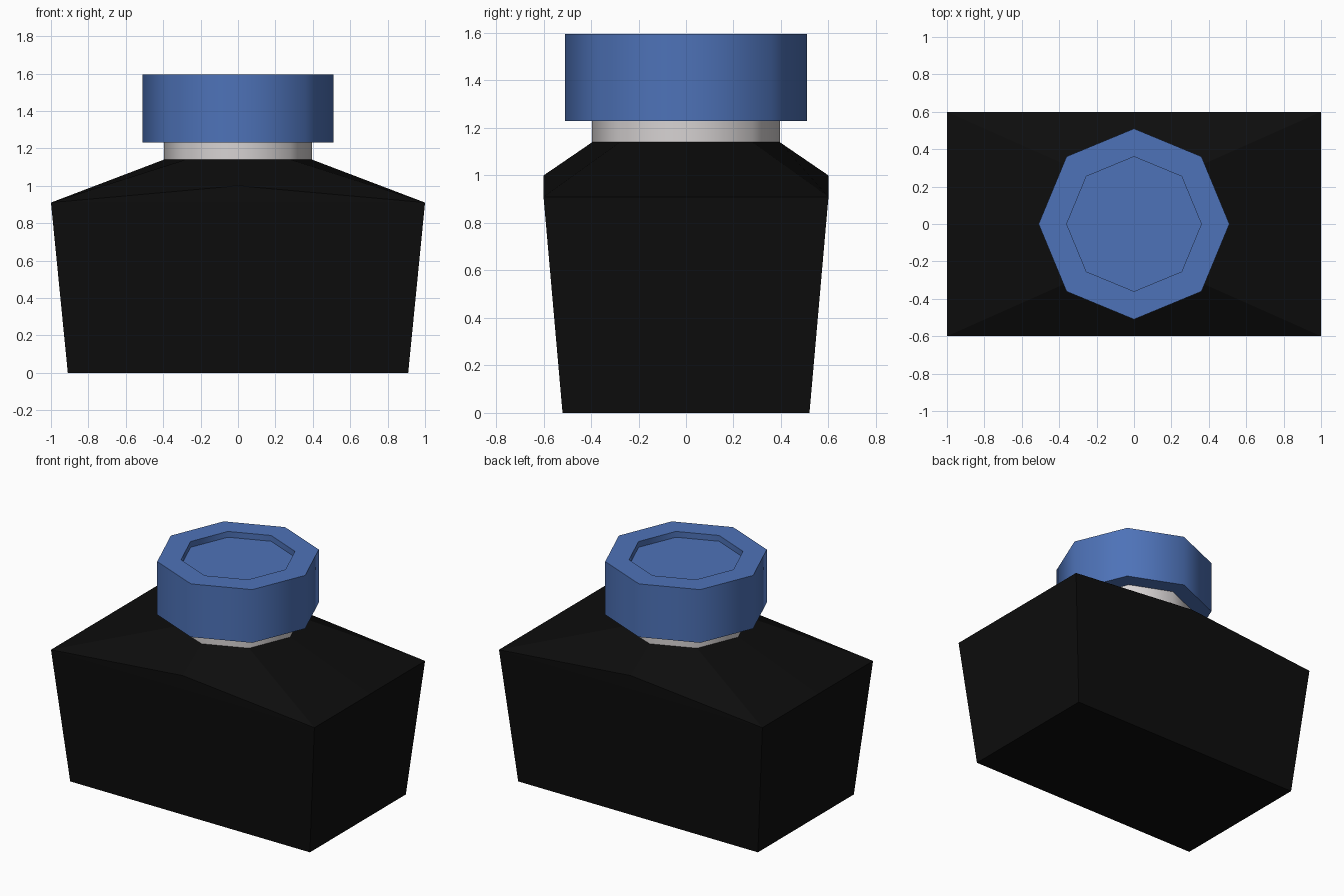
import bpy, bmesh, math

if "Cube" in bpy.data.objects:
    bpy.data.objects.remove(bpy.data.objects["Cube"])

def material(name, rgb):
    m = bpy.data.materials.new(name)
    m.diffuse_color = (*rgb, 1)
    m.use_nodes = True
    m.node_tree.nodes["Principled BSDF"].inputs["Base Color"].default_value = m.diffuse_color
    return m

black = material("black_glass", (0.004, 0.004, 0.004))
white = material("pale_grey", (0.68, 0.65, 0.65))
blue = material("cap_blue", (0.076, 0.17, 0.48))

def octagon(r, z):
    return [(r * math.cos(k * math.pi / 4), r * math.sin(k * math.pi / 4), z) for k in range(8)]

def finish(name, bm, mat, smooth):
    bmesh.ops.recalc_face_normals(bm, faces=bm.faces)
    me = bpy.data.meshes.new(name)
    bm.to_mesh(me)
    bm.free()
    me.materials.append(mat)
    ob = bpy.data.objects.new(name, me)
    bpy.context.collection.objects.link(ob)
    if smooth:
        bpy.ops.object.select_all(action='DESELECT')
        ob.select_set(True)
        bpy.context.view_layer.objects.active = ob
        bpy.ops.object.shade_smooth_by_angle(angle=math.radians(50))
    return ob

def loft(name, rings, mat, smooth=True):
    """Bridge rings of eight points in order and cap both ends."""
    bm = bmesh.new()
    vs = [[bm.verts.new(p) for p in ring] for ring in rings]
    for a, b in zip(vs, vs[1:]):
        for k in range(8):
            n = (k + 1) % 8
            bm.faces.new((a[k], a[n], b[n], b[k]))
    bm.faces.new(vs[0])
    bm.faces.new(vs[-1])
    return finish(name, bm, mat, smooth)

# Bottle body: tapered box, front and back rims peaked at the middle,
# shoulders blending from the rectangle to the octagonal neck
bm = bmesh.new()
def corners(x, y, z):
    return [bm.verts.new(p) for p in ((x, y, z), (-x, y, z), (-x, -y, z), (x, -y, z))]
base = corners(0.91, 0.52, 0)
rim = corners(1, 0.6, 0.91)
peak_back, peak_front = (bm.verts.new((0, y, 1.0)) for y in (0.6, -0.6))
side_r, side_l = (bm.verts.new((x, 0, 0.91)) for x in (1, -1))
bm.faces.new(base)
bm.faces.new((base[0], base[1], rim[1], rim[0]))
bm.faces.new((base[2], base[3], rim[3], rim[2]))
bm.faces.new((base[1], base[2], rim[2], side_l, rim[1]))
bm.faces.new((base[3], base[0], rim[0], side_r, rim[3]))
bm.faces.new((rim[0], rim[1], peak_back))
bm.faces.new((rim[2], rim[3], peak_front))
outer = [side_r, rim[0], peak_back, rim[1], side_l, rim[2], peak_front, rim[3]]
inner = [bm.verts.new(p) for p in octagon(0.395, 1.14)]
for k in range(8):
    n = (k + 1) % 8
    bm.faces.new((outer[k], outer[n], inner[n], inner[k]))
bm.faces.new(inner)
finish("bottle_body", bm, black, False)

# Neck
loft("neck", [octagon(0.395, 1.135), octagon(0.395, 1.26)], white)

# Cap with a recessed top
loft("cap", [octagon(0.51, 1.23), octagon(0.51, 1.595),
             octagon(0.36, 1.595), octagon(0.36, 1.555)], blue)
